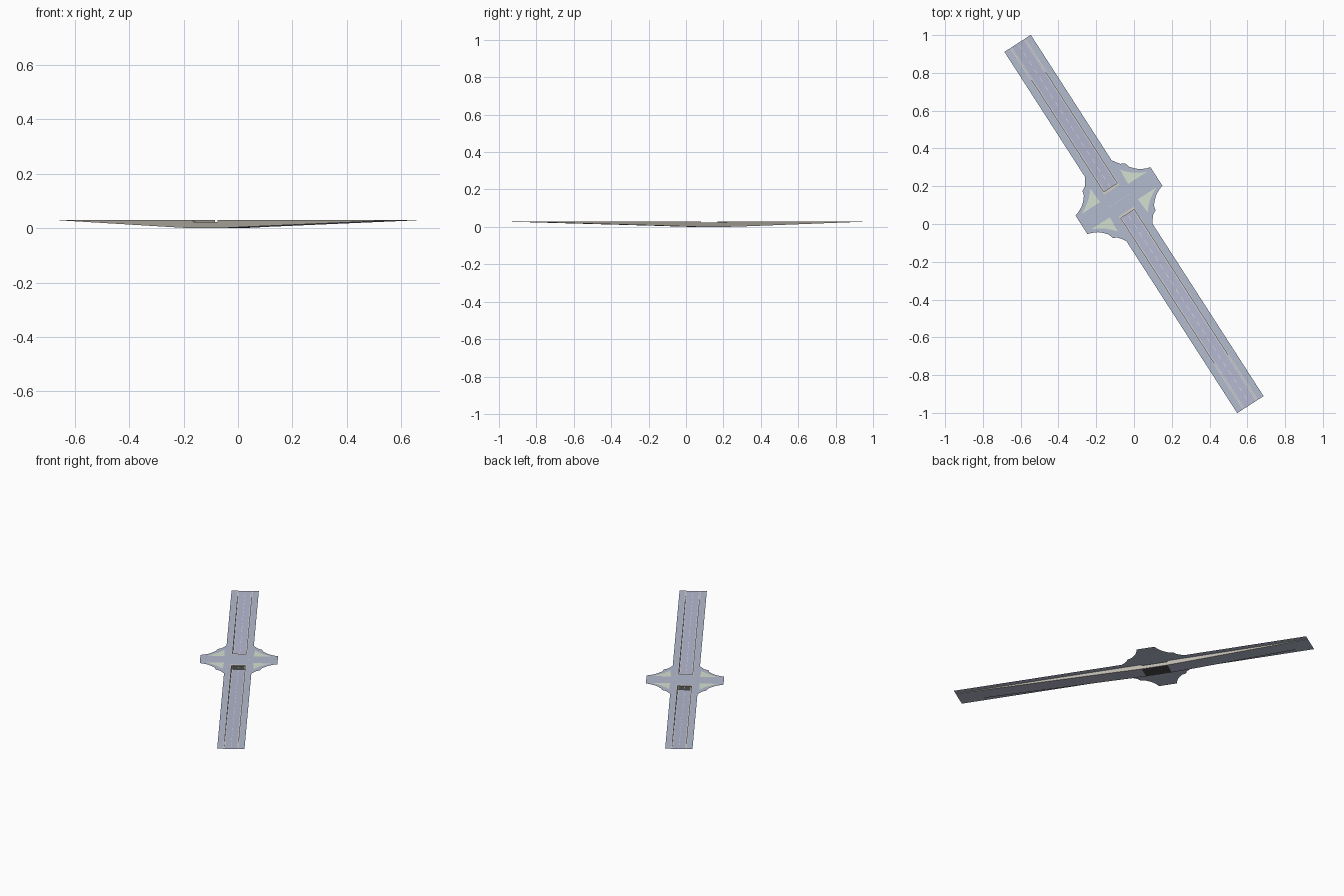
import bpy, bmesh, math

if "Cube" in bpy.data.objects:
    bpy.data.objects.remove(bpy.data.objects["Cube"])

# Road frame: u runs along the main road, v across it
U = (0.5417, -0.8406)
V = (0.8406, 0.5417)
END, MID, TOP = 1.1375, -0.147, 0.03
HALF, IN, OUT = 0.083, 0.042, 0.048      # road half width, trench wall faces
TUN = 0.083                              # tunnel half length
CEIL = 0.023
PROFILE = [(-END, TOP - 0.001), (-0.42, 0.0055), (-0.32, 0.0022), (-0.22, 0.0),
           (-0.07, 0.0), (0.03, 0.0022), (0.13, 0.0052), (END, TOP - 0.001)]


def mat(name, c):
    m = bpy.data.materials.new(name)
    m.diffuse_color = (*c, 1)
    m.use_nodes = True
    m.node_tree.nodes["Principled BSDF"].inputs["Base Color"].default_value = m.diffuse_color
    return m


ASPHALT = mat("asphalt", (0.45, 0.495, 0.62))
LOWER = mat("underpass_asphalt", (0.455, 0.475, 0.62))
CONCRETE = mat("concrete", (0.50, 0.47, 0.42))
COPING = mat("light_coping", (0.66, 0.62, 0.57))
DARK = mat("dark_tunnel", (0.07, 0.07, 0.07))
GRASS = mat("pale_green_island", (0.66, 0.75, 0.63))
WHITE = mat("white_marking", (0.90, 0.92, 0.94))


def ramp_z(u):
    for (a, za), (b, zb) in zip(PROFILE, PROFILE[1:]):
        if u <= b:
            return za + (zb - za) * (u - a) / (b - a)
    return PROFILE[-1][1]


def flat(u):
    return TOP


class Part:
    """Collects faces given in road coordinates and makes one object."""
    def __init__(self, name, material):
        self.name, self.material, self.bm = name, material, bmesh.new()

    def face(self, pts):
        vs = [self.bm.verts.new((U[0]*u + V[0]*v, U[1]*u + V[1]*v, z)) for u, v, z in pts]
        return self.bm.faces.new(vs)

    def ribbon(self, u0, u1, v0, v1, zf=flat, lift=0.0):
        us = [u0] + [p[0] for p in PROFILE if u0 < p[0] < u1 and zf is ramp_z] + [u1]
        for a, b in zip(us, us[1:]):
            za, zb = zf(a) + lift, zf(b) + lift
            self.face([(a, v0, za), (b, v0, zb), (b, v1, zb), (a, v1, za)])

    def wall(self, u0, u1, v, top, side):
        us = [u0] + [p[0] for p in PROFILE if u0 < p[0] < u1] + [u1]
        for a, b in zip(us, us[1:]):
            pts = [(a, v, ramp_z(a)), (b, v, ramp_z(b)), (b, v, top), (a, v, top)]
            self.face(pts if side < 0 else pts[::-1])

    def done(self):
        bmesh.ops.remove_doubles(self.bm, verts=self.bm.verts, dist=1e-6)
        me = bpy.data.meshes.new(self.name)
        self.bm.to_mesh(me)
        self.bm.free()
        me.materials.append(self.material)
        bpy.context.collection.objects.link(bpy.data.objects.new(self.name, me))


RAMPS = ((-END, MID - TUN), (MID + TUN, END))

# Sunken road on both ramps
p = Part("underpass_road", LOWER)
for u0, u1 in RAMPS:
    p.ribbon(u0, u1, -IN, IN, ramp_z)
p.done()

# Side roads at street level
p = Part("side_roads", ASPHALT)
for s in (-1, 1):
    v0, v1 = sorted((s * OUT, s * HALF))
    p.ribbon(-END, MID - 0.201, v0, v1)
    p.ribbon(MID + 0.201, END, v0, v1)
p.done()

# Flared junction, one half on each side, plus the deck over the tunnel
flare = [(0.201, 0.083), (0.178, 0.098), (0.160, 0.112), (0.148, 0.135),
         (0.122, 0.142), (0.098, 0.163), (0.080, 0.184), (0.066, 0.212), (0.058, 0.236)]
half = [(0.201, OUT)] + flare + [(-u, v) for u, v in flare[::-1]] + [(-0.201, OUT)]
p = Part("junction", ASPHALT)
for s in (-1, 1):
    pts = [(MID + u, s * v, TOP) for u, v in half]
    p.face(pts if s > 0 else pts[::-1])
p.ribbon(MID - TUN, MID + TUN, -OUT, OUT)
p.done()

# Retaining walls of the two ramps
p = Part("retaining_walls", CONCRETE)
for u0, u1 in RAMPS:
    for s in (-1, 1):
        p.wall(u0, u1, s * IN, TOP, s)
        p.wall(u0, u1, s * OUT, TOP, -s)
        v0, v1 = sorted((s * IN, s * OUT))
        p.ribbon(u0, u1, v1, v0, ramp_z)
p.done()

# Light coping on top of the walls and along the deck edges
p = Part("coping", COPING)
for u0, u1 in RAMPS:
    for s in (-1, 1):
        v0, v1 = sorted((s * IN, s * OUT))
        p.ribbon(u0, u1, v0, v1, flat, 0.0002)
for s in (-1, 1):
    a, b = sorted((MID + s * (TUN - 0.014), MID + s * TUN))
    p.ribbon(a, b, -OUT, OUT, flat, 0.0005)
p.done()

# Portal faces above each tunnel mouth
p = Part("portal_faces", CONCRETE)
for s in (-1, 1):
    u = MID + s * TUN
    p.face([(u, -s * OUT, CEIL), (u, s * OUT, CEIL), (u, s * OUT, TOP), (u, -s * OUT, TOP)])
p.done()

# Tunnel walls
p = Part("tunnel_walls", CONCRETE)
for s in (-1, 1):
    p.wall(MID - TUN, MID + TUN, s * IN, CEIL, s)
    p.wall(MID - TUN, MID + TUN, s * OUT, CEIL, -s)
    v0, v1 = sorted((s * IN, s * OUT))
    p.ribbon(MID - TUN, MID + TUN, v1, v0, ramp_z)
p.done()

# Dark tunnel floor and ceiling
p = Part("tunnel_floor_and_ceiling", DARK)
p.ribbon(MID - TUN, MID + TUN, -IN, IN, ramp_z)
p.face([(MID + a * TUN, b * OUT, CEIL) for a, b in ((-1, -1), (-1, 1), (1, 1), (1, -1))])
p.done()

# Four triangular traffic islands
island = [(0.048, 0.205), (0.048, 0.088), (0.135, 0.094), (0.113, 0.112),
          (0.088, 0.138), (0.066, 0.17)]
p = Part("traffic_islands", GRASS)
for su in (-1, 1):
    for sv in (-1, 1):
        pts = [(MID + su * u, sv * v, TOP + 0.0006) for u, v in island]
        f = p.face(pts)
        f.normal_update()
        if f.normal.z < 0:
            f.normal_flip()
p.done()

# Lane markings: dashes and edge lines
p = Part("lane_markings", WHITE)
n = 44
for i in range(n):
    u = -END + 0.01 + i * (2 * END - 0.02) / n
    p.ribbon(u, u + 0.028, -0.0012, 0.0012, ramp_z, 0.0005)
for s in (-1, 1):
    v0, v1 = sorted((s * 0.036, s * 0.0378))
    p.ribbon(-END, END, v0, v1, ramp_z, 0.0005)
for i in range(9):
    v = -0.062 + i * 0.0145
    p.ribbon(MID - 0.001, MID + 0.001, v, v + 0.008, flat, 0.0005)
p.done()
